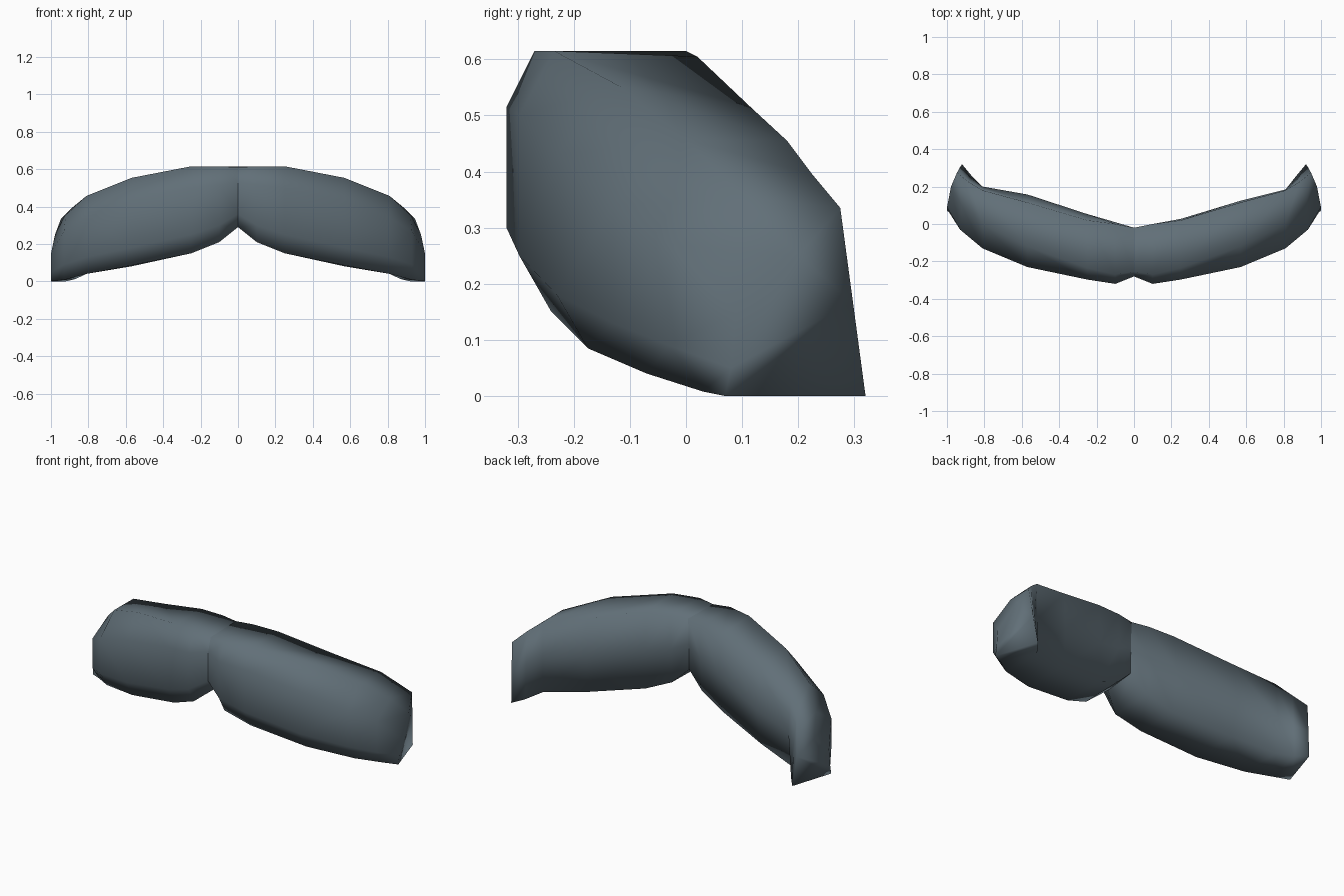
import bpy, bmesh, math

if "Cube" in bpy.data.objects:
    bpy.data.objects.remove(bpy.data.objects["Cube"])

mat = bpy.data.materials.new("slate grey hair")
mat.diffuse_color = (0.12, 0.16, 0.187, 1)
mat.use_nodes = True
mat.node_tree.nodes["Principled BSDF"].inputs["Base Color"].default_value = mat.diffuse_color

# cross-sections from the centre seam outwards: x, then (y, z) around the ring:
# back bottom, front bottom, front low, front high, top front, top back
SECTIONS = [
    (0.00, [(-.03, .31), (-.21, .29), (-.28, .36), (-.28, .53), (-.255, .61), (-.02, .615)]),
    (0.10, [(-.01, .215), (-.27, .21), (-.32, .30), (-.32, .515), (-.27, .615), (.00, .615)]),
    (0.25, [(.02, .15), (-.24, .15), (-.297, .25), (-.297, .50), (-.235, .615), (.02, .605)]),
    (0.57, [(.115, .08), (-.175, .085), (-.23, .18), (-.23, .43), (-.12, .553), (.115, .515)]),
    (0.81, [(.18, .04), (-.07, .04), (-.13, .13), (-.13, .34), (.00, .457), (.18, .455)]),
    (0.93, [(.26, .012), (.03, .008), (-.03, .09), (-.03, .27), (.10, .355), (.225, .395)]),
    (1.00, [(.32, .00), (.07, .00), (.08, .05), (.09, .15), (.20, .25), (.275, .335)]),
]


def curl_x(x, y):
    """The two end sections curl inwards towards the back."""
    if x == 1.00:
        return x - 0.08 * ((y - 0.07) / 0.25) ** 2
    if x == 0.93:
        return x - 0.06 * max(0, y / 0.26) ** 2
    return x


def ring_points(x, pts, bulge):
    """Positions around one section, with a middle point on the back."""
    (yb, zb), (yt, zt) = pts[0], pts[-1]
    swell = bulge * math.sin(math.pi * min(1, x / 0.95)) if x < 0.95 else 0
    out = pts + [((yb + yt) / 2 + swell, (zb + zt) / 2)]
    return [(curl_x(x, y), y, z) for y, z in out]


def build_half(name, side, bulge):
    bm = bmesh.new()
    rings = [[bm.verts.new((side * x, y, z)) for x, y, z in ring_points(sx, pts, bulge)]
             for sx, pts in SECTIONS]
    # skin between neighbouring sections
    n = len(rings[0])
    for a, b in zip(rings, rings[1:]):
        for i in range(n):
            j = (i + 1) % n
            bm.faces.new((a[i], a[j], b[j], b[i]))
    # tip cap; the open inner ends meet at the seam
    bm.faces.new(rings[-1])
    bmesh.ops.recalc_face_normals(bm, faces=bm.faces)
    me = bpy.data.meshes.new(name)
    bm.to_mesh(me)
    bm.free()
    me.materials.append(mat)
    ob = bpy.data.objects.new(name, me)
    bpy.context.collection.objects.link(ob)
    bpy.ops.object.select_all(action='DESELECT')
    ob.select_set(True)
    bpy.context.view_layer.objects.active = ob
    bpy.ops.object.shade_smooth_by_angle(angle=math.radians(110))


build_half("moustache_right_half", 1, 0.01)
build_half("moustache_left_half", -1, 0.045)
